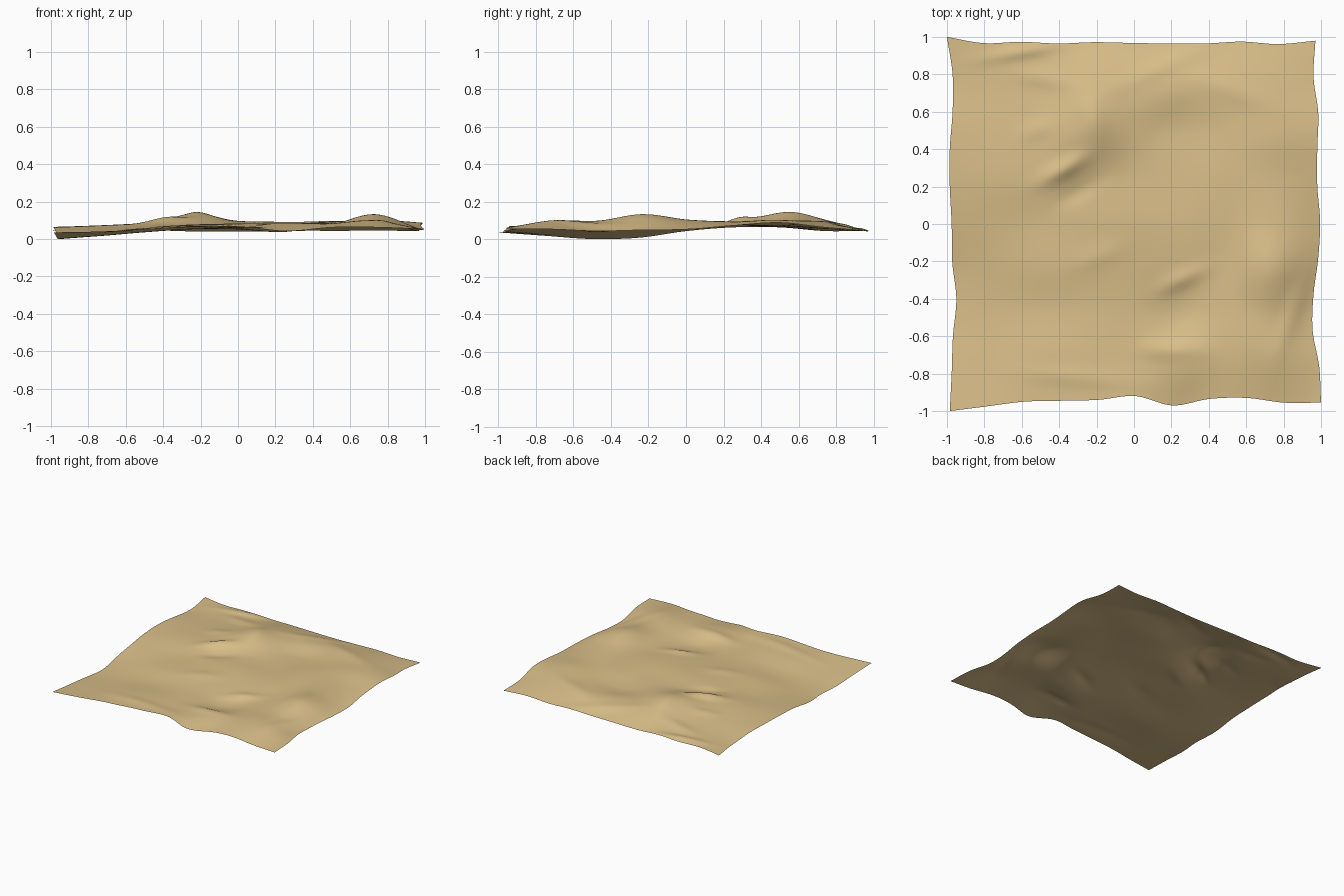
import bpy, bmesh, math

N = 110  # cells per side

# Coarse heights in hundredths: rows run front to back, columns left to right
HEIGHTS = [
    [4.3, 4.8, 6, 7.5, 7.5, 5.0, 7, 7, 6],
    [2.5, 3.5, 6, 7, 6.5, 8.5, 9, 10.5, 6],
    [0.8, 2.5, 4.5, 6, 6, 4.5, 8, 10.5, 5],
    [1.5, 4, 6.5, 7.5, 7.5, 7.5, 8.5, 14, 5.5],
    [5, 6, 7, 8.5, 9, 9, 9.5, 11, 6],
    [7, 8, 9, 9, 8.5, 8.5, 10, 10, 8],
    [7, 7.5, 9, 14, 10, 8, 9.5, 11, 9.5],
    [5, 6, 7, 11, 10, 10, 9.5, 9, 7],
    [5.3, 5.3, 5, 4.8, 4.8, 4.8, 5, 5.3, 5],
]

# Wavy outline of each side
LEFT = [-.985, -.975, -.968, -.95, -.972, -.975, -.985, -.985, -.97, -.97, -1]
RIGHT = [1, .99, .955, .96, .985, .995, .98, .98, .985, .96, .97]
FRONT = [-1, -.975, -.95, -.945, -.94, -.92, -.97, -.935, -.93, -.955, -.955]
BACK = [1, .967, .974, .965, .972, .968, .965, .965, .975, .962, .98]

# Wrinkles: centre x, y, height, length, width, angle
WRINKLES = [
    (-.38, .29, .030, .13, .05, 30), (-.30, .17, -.012, .13, .05, 30),
    (-.22, .58, .014, .07, .12, 15), (-.52, .50, .008, .10, .05, 20),
    (.25, -.30, .014, .13, .045, 25), (.20, -.67, .014, .15, .05, 0),
    (-.60, .92, .014, .20, .035, 10), (-.50, .78, .010, .14, .05, -10),
    (-.20, -.18, .008, .14, .06, 20), (.15, .84, .008, .28, .05, 25),
    (.50, .72, .008, .25, .06, -20), (.20, .55, -.006, .20, .10, 40),
    (-.30, -.82, .008, .30, .05, -5), (.84, -.50, .010, .22, .05, 70),
]


def curve(vals, t):
    """Catmull-Rom value of an evenly spaced list, t in 0..1."""
    n = len(vals) - 1
    i = min(int(t * n), n - 1)
    f = t * n - i
    b, c = vals[i], vals[i + 1]
    a = vals[i - 1] if i else 2 * b - c
    d = vals[i + 2] if i + 2 <= n else 2 * c - b
    return b + .5 * f * (c - a + f * (2 * a - 5 * b + 4 * c - d + f * (3 * (b - c) + d - a)))


def height(u, v, x, y):
    z = curve([curve(row, u) for row in HEIGHTS], v) / 100
    for cx, cy, h, sx, sy, ang in WRINKLES:
        c, s = math.cos(math.radians(ang)), math.sin(math.radians(ang))
        p = ((x - cx) * c + (y - cy) * s) / sx
        q = ((y - cy) * c - (x - cx) * s) / sy
        z += h * math.exp(-p * p - q * q)
    return z


# Rumpled sheet
bm = bmesh.new()
grid = []
for j in range(N + 1):
    v = j / N
    row = []
    for i in range(N + 1):
        u = i / N
        x = curve(LEFT, v) * (1 - u) + curve(RIGHT, v) * u
        y = curve(FRONT, u) * (1 - v) + curve(BACK, u) * v
        row.append(bm.verts.new((x, y, height(u, v, x, y))))
    grid.append(row)
for j in range(N):
    for i in range(N):
        f = bm.faces.new((grid[j][i], grid[j][i + 1], grid[j + 1][i + 1], grid[j + 1][i]))
        f.smooth = True
low = min(p.co.z for p in bm.verts)
for p in bm.verts:
    p.co.z -= low

mesh = bpy.data.meshes.new("rumpled_sheet")
bm.to_mesh(mesh)
bm.free()
sand = bpy.data.materials.new("sand_tan")
sand.diffuse_color = (.70, .52, .25, 1)
mesh.materials.append(sand)
bpy.context.collection.objects.link(bpy.data.objects.new("rumpled_sheet", mesh))
